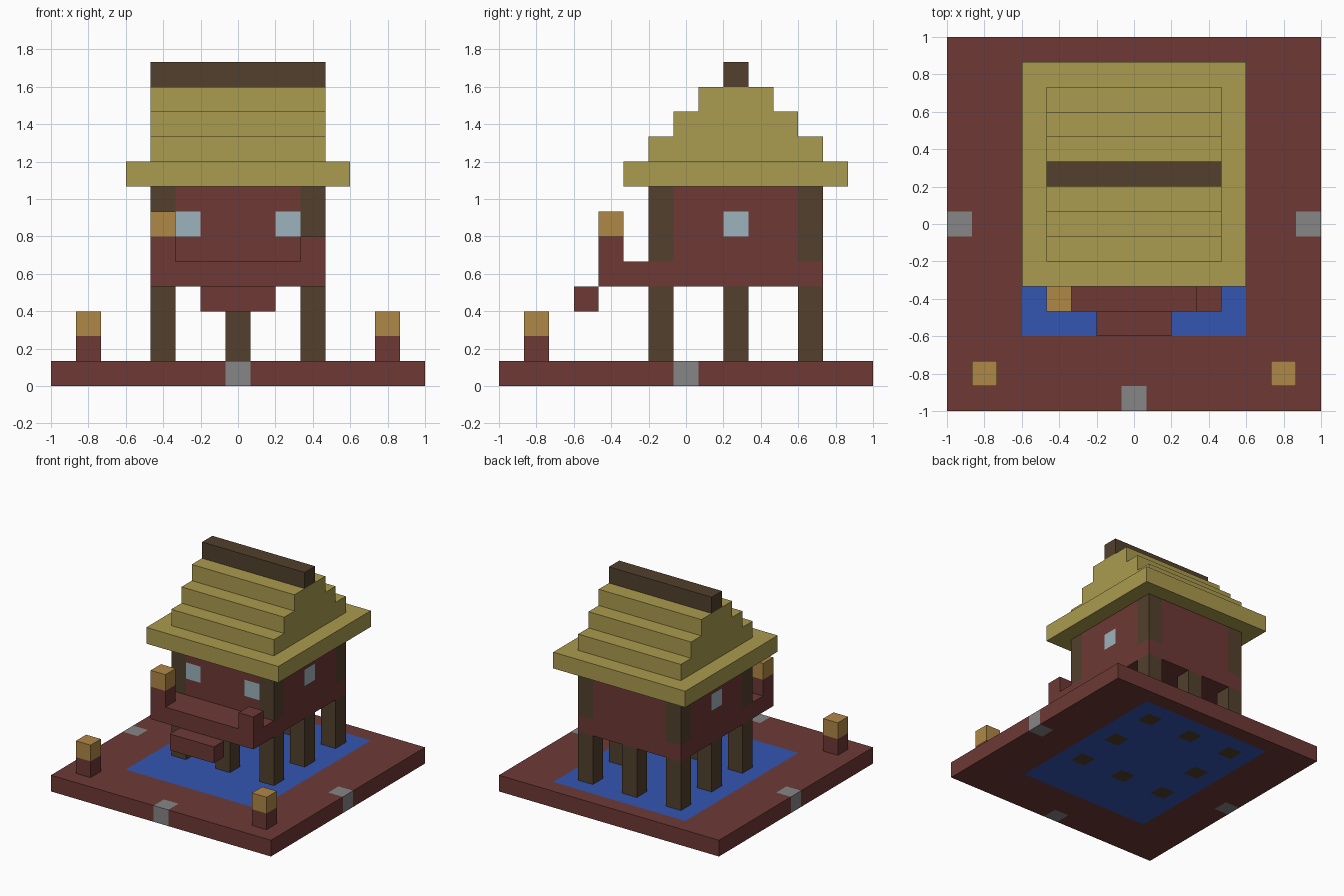
import bpy
import bmesh
import math
from mathutils import Vector

UNIT = 2 / 15  # size of one building block

cube = bpy.data.objects.get("Cube")
if cube:
    bpy.data.objects.remove(cube, do_unlink=True)


def make_material(name, red, green, blue):
    def linear(value):
        value /= 255
        return value / 12.92 if value <= 0.04 else ((value + 0.055) / 1.055) ** 2.4

    colour = (linear(red), linear(green), linear(blue), 1)
    material = bpy.data.materials.new(name)
    material.use_nodes = True
    material.diffuse_color = colour
    material.node_tree.nodes["Principled BSDF"].inputs["Base Color"].default_value = colour
    return material


RED = make_material("red_wood", 109, 57, 53)
DARK = make_material("dark_wood", 82, 64, 45)
THATCH = make_material("thatch", 170, 155, 78)
WATER = make_material("water_blue", 52, 86, 178)
GLASS = make_material("pale_glass", 156, 179, 188)
STONE = make_material("grey_stone", 134, 134, 134)
LAMP = make_material("lamp_amber", 175, 135, 70)


def block(name, xs, ys, zs, materials, rule=None):
    """Box spanning block ranges; a rule cuts it into cells and colours each one."""
    spans = (xs, ys, zs)
    bm = bmesh.new()
    bmesh.ops.create_cube(bm, size=1)
    for vert in bm.verts:
        vert.co = Vector([sum(s) / 2 + c * (s[1] - s[0]) for s, c in zip(spans, vert.co)])
    if rule:
        for axis, (low, high) in enumerate(spans):
            normal = Vector((0, 0, 0))
            normal[axis] = 1
            for step in range(1, round(high - low)):
                bmesh.ops.bisect_plane(bm, geom=bm.verts[:] + bm.edges[:] + bm.faces[:],
                                       plane_co=normal * (low + step), plane_no=normal)
        bm.normal_update()
        for face in bm.faces:
            cell = face.calc_center_median() - face.normal / 2
            face.material_index = rule(round(cell.x), round(cell.y), math.floor(cell.z))
    bmesh.ops.scale(bm, vec=(UNIT, UNIT, UNIT), verts=bm.verts)
    mesh = bpy.data.meshes.new(name)
    bm.to_mesh(mesh)
    bm.free()
    for material in materials:
        mesh.materials.append(material)
    obj = bpy.data.objects.new(name, mesh)
    bpy.context.collection.objects.link(obj)


def around(centre, half=0.5):
    return (centre - half, centre + half)


# Ground slab with pond, post footings and edge stones
POSTS = [(x, y) for x in (-3, 0, 3) for y in (-1, 2, 5) if (x, y) != (0, 2)]


def ground_rule(x, y, z):
    if (x, y) in POSTS:
        return 2
    if (x, y) in ((-7, 0), (7, 0), (0, -7)):
        return 3
    return 1 if abs(x) <= 4 and -4 <= y <= 6 else 0


block("ground", around(0, 7.5), around(0, 7.5), (0, 1), [RED, WATER, DARK, STONE], ground_rule)

# Stilts
for number, (x, y) in enumerate(POSTS):
    block(f"stilt_{number}", around(x), around(y), (1, 4), [DARK])

# Floor with porch, and entrance step
block("floor", around(0, 3.5), (-3.5, 5.5), (4, 5), [RED])
block("step", around(0, 1.5), around(-4), (3, 4), [RED])


# Walls with dark corner posts and windows
def wall_rule(x, y, z):
    if abs(x) == 3 and y in (-1, 5):
        return 1
    front_window = abs(x) == 2 and y == -1
    side_window = abs(x) == 3 and y == 2
    return 2 if z == 6 and (front_window or side_window) else 0


block("walls", around(0, 3.5), (-1.5, 5.5), (5, 8), [RED, DARK, GLASS], wall_rule)

# Stepped roof and ridge
block("eaves", around(0, 4.5), around(2, 4.5), (8, 9), [THATCH])
for tier in range(3):
    block(f"roof_tier_{tier}", around(0, 3.5), around(2, 3.5 - tier), (9 + tier, 10 + tier), [THATCH])
block("ridge", around(0, 3.5), around(2), (12, 13), [DARK])

# Porch posts and lamps
block("left_porch_post", around(3), around(-3), (5, 6), [RED])
for name, x, y, z in (("porch", -3, -3, 5), ("right_ground", -6, -6, 1), ("left_ground", 6, -6, 1)):
    block(f"{name}_lamp_post", around(x), around(y), (z, z + 1), [RED])
    block(f"{name}_lamp", around(x), around(y), (z + 1, z + 2), [LAMP])
